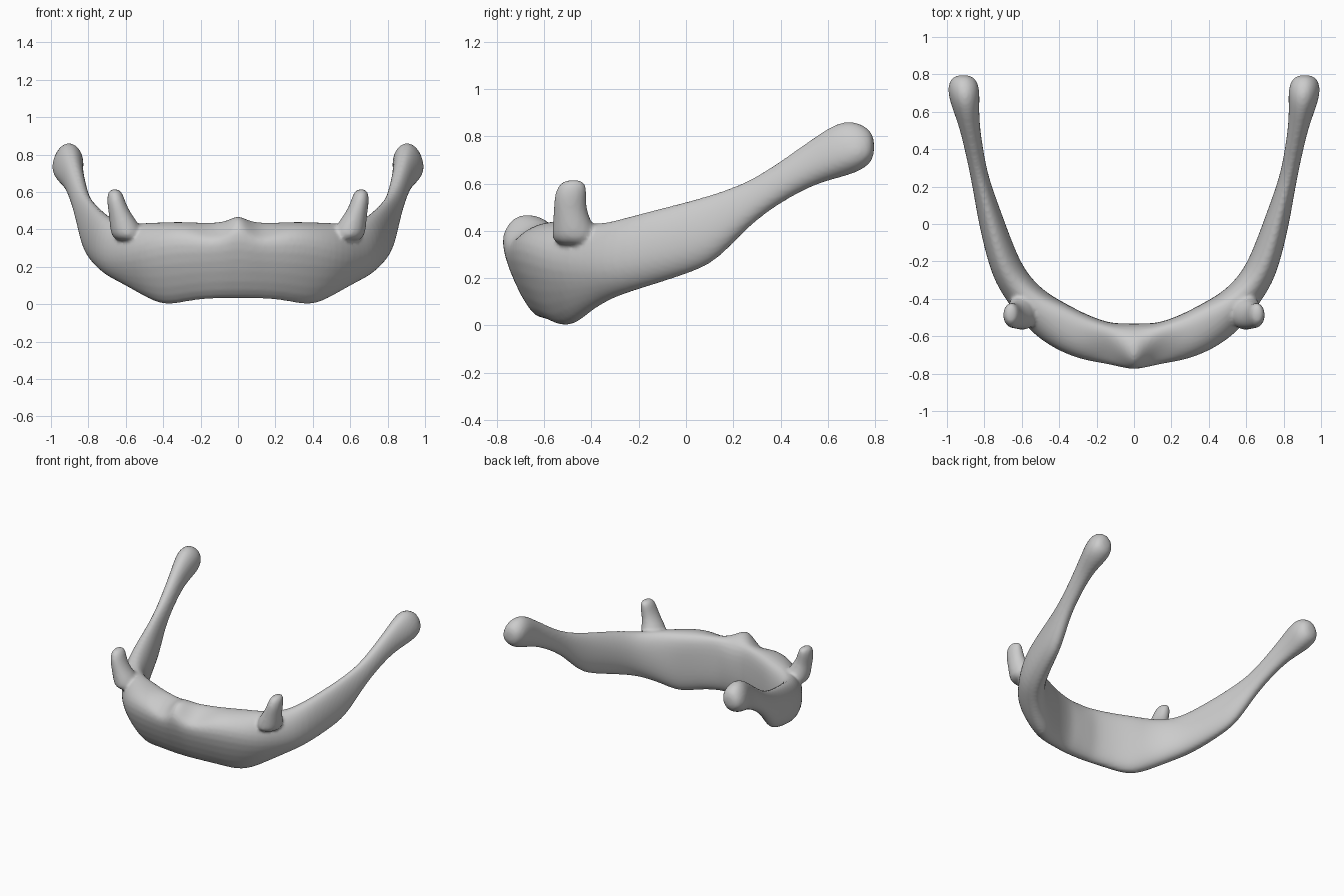
import bpy, bmesh
from math import cos, sin, tau

if "Cube" in bpy.data.objects:
    bpy.data.objects.remove(bpy.data.objects["Cube"])

# Cross-sections: u runs outer -> inner, v runs bottom -> top
FRONT = [(.5, 0), (-.03, .69), (.2, .93), (.6, 1), (.97, .98), (1, .6), (.97, .2), (.82, 0)]
BUMP = [(.5, 0), (-.03, .67), (.08, .9), (.3, 1.02), (.92, .9), (1, .55), (.97, .2), (.82, 0)]
DENT = [(.5, 0), (-.03, .69), (.2, .76), (.6, .93), (.95, 1), (1, .6), (.97, .2), (.82, 0)]
ARM = [(.35, 0), (.02, .25), (.05, .7), (.3, 1), (.65, 1), (.95, .75), (1, .3), (.75, 0)]
KNOB = [(.35, 0), (0, .25), (.08, .7), (.35, 1), (.7, 1), (.97, .75), (1, .35), (.75, 0)]


def mix(a, b, t):
    return [(p[0] + (q[0] - p[0]) * t, p[1] + (q[1] - p[1]) * t) for p, q in zip(a, b)]


# Stations: outer x, y, inner x, y, bottom z, top z, section, swell
STATIONS = [
    (0, -.785, 0, -.53, .03, .485, BUMP, 1.02),
    (.06, -.782, .06, -.53, .03, .46, mix(BUMP, DENT, .5), 1.02),
    (.14, -.765, .13, -.53, .03, .45, DENT, 1.02),
    (.28, -.745, .26, -.485, .02, .44, FRONT, 1.03),
    (.42, -.69, .38, -.42, -.01, .435, FRONT, 1.04),
    (.56, -.59, .48, -.36, .05, .43, mix(FRONT, ARM, .4), 1.05),
    (.68, -.42, .57, -.27, .12, .42, mix(FRONT, ARM, .8), 1.08),
    (.765, -.28, .63, -.16, .16, .455, ARM, 1.09),
    (.83, 0, .70, .03, .23, .515, ARM, 1.09),
    (.85, .12, .74, .14, .28, .55, ARM, 1.09),
    (.875, .26, .785, .27, .43, .60, ARM, 1.1),
    (.905, .40, .81, .41, .53, .69, ARM, 1.1),
    (.94, .54, .83, .55, .605, .79, ARM, 1.1),
    (.985, .65, .83, .66, .635, .86, KNOB, 1.1),
    (1.0, .74, .83, .74, .66, .85, KNOB, 1.1),
    (.97, .80, .86, .80, .70, .81, KNOB, 1.0),
]
# Horn rings: centre x, y, z, half width x, half depth y
HORN = [
    (.58, -.46, .33, .09, .11), (.60, -.475, .41, .085, .09),
    (.63, -.49, .48, .06, .07), (.65, -.49, .54, .05, .068),
    (.657, -.482, .59, .042, .062), (.66, -.475, .617, .022, .035),
]


def loft(bm, rings, cap_start):
    rows = [[bm.verts.new(p) for p in r] for r in rings]
    n = len(rows[0])
    for a, b in zip(rows, rows[1:]):
        for i in range(n):
            bm.faces.new((a[i], a[(i + 1) % n], b[(i + 1) % n], b[i]))
    bm.faces.new(rows[-1])
    if cap_start:
        bm.faces.new(rows[0][::-1])


# Half of the jaw: body and arm, then the upright horn
bm = bmesh.new()
body = []
for xo, yo, xi, yi, zb, zt, shape, s in STATIONS:
    ring = []
    for u, v in shape:
        u, v = .5 + (u - .5) * s, .5 + (v - .5) * s
        ring.append((xo + (xi - xo) * u, yo + (yi - yo) * u, zb + (zt - zb) * v))
    body.append(ring)
loft(bm, body, False)
loft(bm, [[(x + rx * 1.1 * cos(tau * i / 8), y + ry * 1.1 * sin(tau * i / 8), z)
           for i in range(8)] for x, y, z, rx, ry in HORN], True)
bmesh.ops.recalc_face_normals(bm, faces=bm.faces)
mesh = bpy.data.meshes.new("jaw_bone")
bm.to_mesh(mesh)
bm.free()
jaw = bpy.data.objects.new("jaw_bone", mesh)
bpy.context.collection.objects.link(jaw)

# Mirror, round off and fuse the horns into the body
m = jaw.modifiers.new("mirror", 'MIRROR')
m.use_clip = True
m.merge_threshold = .001
m = jaw.modifiers.new("round", 'SUBSURF')
m.levels = m.render_levels = 2
m = jaw.modifiers.new("fuse", 'REMESH')
m.mode = 'VOXEL'
m.voxel_size = .011
m.use_smooth_shade = True
m = jaw.modifiers.new("soften", 'SMOOTH')
m.factor = .5
m.iterations = 4
